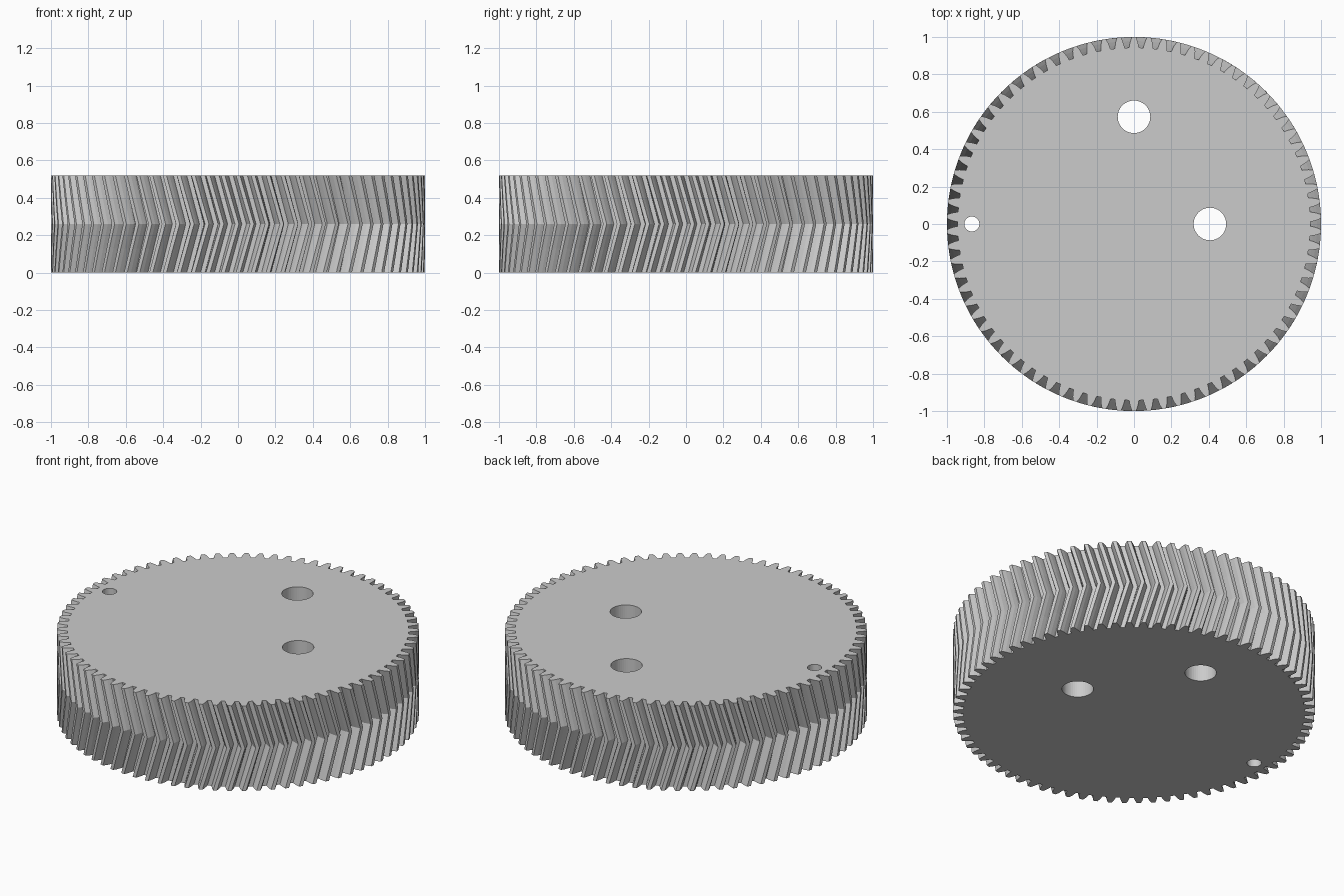
import bpy, bmesh
from math import sin, cos, pi

cube = bpy.data.objects.get("Cube")
if cube:
    bpy.data.objects.remove(cube)

TEETH = 78
HEIGHT = 0.52
TWIST = 0.075
PITCH = 2 * pi / TEETH

# Plain grey for the whole gear
grey = bpy.data.materials.new("light grey")
grey.use_nodes = True
colour = (0.6, 0.6, 0.6, 1)
grey.diffuse_color = colour
grey.node_tree.nodes["Principled BSDF"].inputs["Base Color"].default_value = colour


def tooth_outline():
    """Whole toothed rim as (radius, angle) pairs."""
    # Half-width of a tooth, as a share of the pitch, from root to tip
    flank = [(0.943, 0.34), (0.957, 0.31), (0.978, 0.24), (1.0, 0.13)]
    one = [(r, -w) for r, w in flank] + [(r, w) for r, w in reversed(flank)]
    return [(r, pi / 2 + (i + w) * PITCH) for i in range(TEETH) for r, w in one]


# Gear body: the outline twists forward to mid height, then back
bm = bmesh.new()
outline = tooth_outline()
rings = []
for level in (0, 0.25, 0.5, 0.75, 1):
    turn = TWIST * (1 - abs(2 * level - 1))
    rings.append([bm.verts.new((r * cos(a + turn), r * sin(a + turn), level * HEIGHT))
                  for r, a in outline])
count = len(outline)
for low, high in zip(rings, rings[1:]):
    for i in range(count):
        j = (i + 1) % count
        bm.faces.new((low[i], low[j], high[j], high[i]))
bm.faces.new(list(reversed(rings[0])))
bm.faces.new(rings[-1])
mesh = bpy.data.meshes.new("herringbone_gear")
bm.to_mesh(mesh)
bm.free()
mesh.materials.append(grey)
gear = bpy.data.objects.new("herringbone_gear", mesh)
bpy.context.collection.objects.link(gear)

# Two large holes and one small hole through the disc
holes = [("rear_hole", 0, 0.573, 0.087),
         ("side_hole", 0.406, 0, 0.087),
         ("small_hole", -0.867, 0, 0.04)]
for name, x, y, radius in holes:
    bpy.ops.mesh.primitive_cylinder_add(vertices=48, radius=radius, depth=1,
                                        location=(x, y, HEIGHT / 2))
    cutter = bpy.context.object
    cutter.name = name + "_cutter"
    cutter.data.materials.append(grey)
    cutter.hide_render = True
    cutter.hide_set(True)
    cut = gear.modifiers.new(name, "BOOLEAN")
    cut.operation = "DIFFERENCE"
    cut.solver = "EXACT"
    cut.object = cutter
